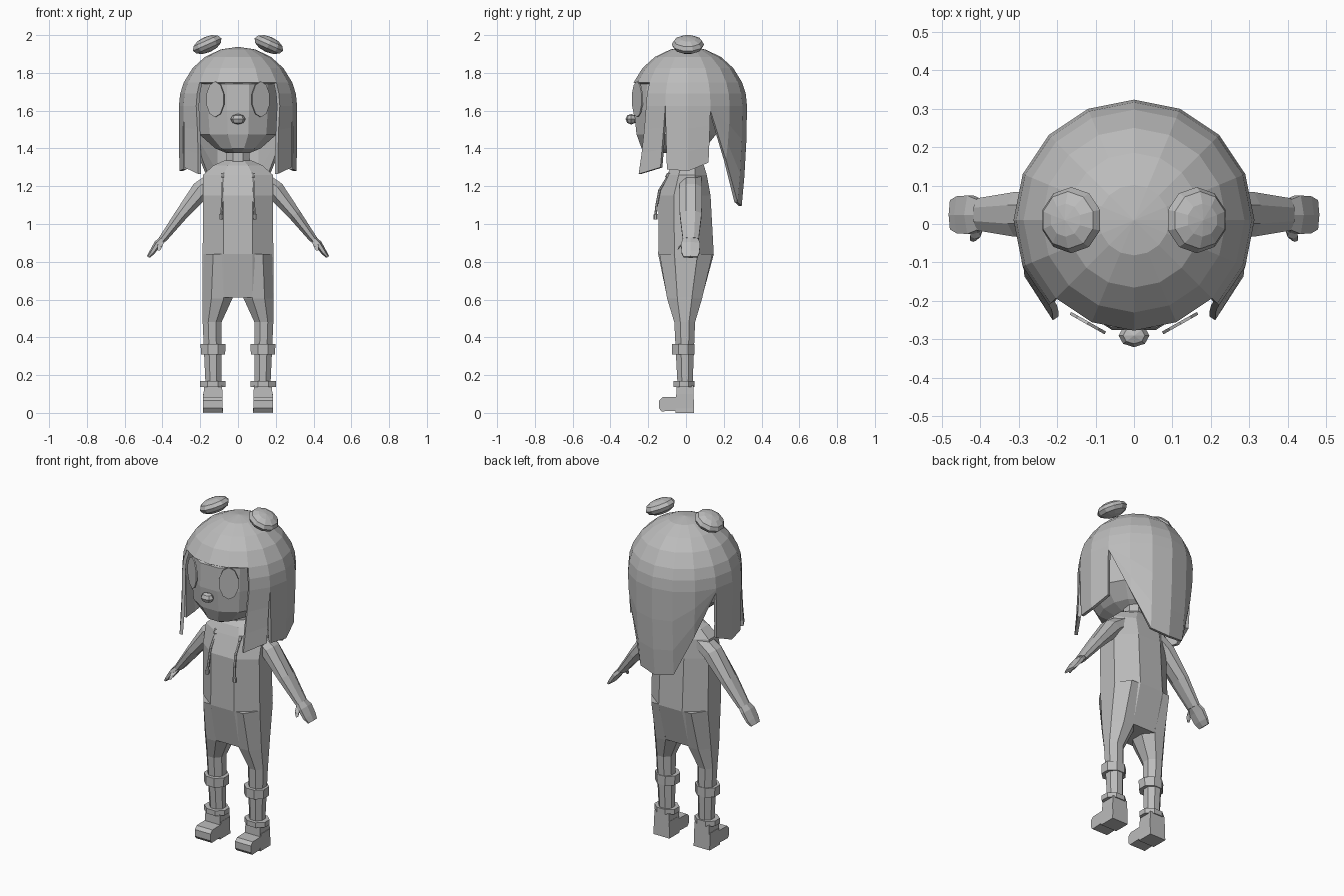
import bpy, bmesh, math
from mathutils import Vector, Matrix

if "Cube" in bpy.data.objects:
    bpy.data.objects.remove(bpy.data.objects["Cube"])

grey = bpy.data.materials.new("plain grey")
grey.diffuse_color = (0.5, 0.5, 0.5, 1)
grey.use_nodes = True
grey.node_tree.nodes["Principled BSDF"].inputs["Base Color"].default_value = grey.diffuse_color


def finish(name, bm, mirror=False, thick=0, closed=True):
    if closed:
        bmesh.ops.recalc_face_normals(bm, faces=bm.faces)
    me = bpy.data.meshes.new(name)
    bm.to_mesh(me)
    bm.free()
    me.materials.append(grey)
    ob = bpy.data.objects.new(name, me)
    bpy.context.collection.objects.link(ob)
    if thick:
        s = ob.modifiers.new("thickness", 'SOLIDIFY')
        s.thickness, s.offset = thick, -1
    if mirror:
        ob.modifiers.new("mirror", 'MIRROR')
    return ob


def ring(c, u, v, a, b, n=8):
    k = 1 / math.cos(math.pi / n)
    return [Vector(c) + Vector(u) * (a * k * math.cos(t)) + Vector(v) * (b * k * math.sin(t))
            for t in ((i + 0.5) * 2 * math.pi / n for i in range(n))]


def flat_ring(z, x0, x1, y0, y1, n=8):
    return ring(((x0 + x1) / 2, (y0 + y1) / 2, z), (1, 0, 0), (0, 1, 0), (x1 - x0) / 2, (y1 - y0) / 2, n)


def loft(name, rings, mirror=False):
    bm = bmesh.new()
    vs = [[bm.verts.new(p) for p in r] for r in rings]
    n = len(rings[0])
    for a, b in zip(vs, vs[1:]):
        for i in range(n):
            bm.faces.new((a[i], a[(i + 1) % n], b[(i + 1) % n], b[i]))
    bm.faces.new(vs[0])
    bm.faces.new(vs[-1])
    return finish(name, bm, mirror)


def stack(name, rows, n=8, mirror=False):
    return loft(name, [flat_ring(*r, n=n) for r in rows], mirror)


# Hair: dome with a fringe opening, then hanging panels
CY, CZ, R = 0.01, 1.625, 0.313


def polar(phi, r, z):  # phi measured from the front, in degrees
    t = math.radians(phi)
    return (r * math.sin(t), CY - r * math.cos(t), z)


bm = bmesh.new()
tilts = [17, 34, 50, 66.5, 78, 90]
top = bm.verts.new((0, CY, CZ + R))
rows = [[bm.verts.new(polar(22.5 * i, R * math.sin(math.radians(t)), CZ + R * math.cos(math.radians(t))))
         for i in range(16)] for t in tilts]
for i in range(16):
    j = (i + 1) % 16
    bm.faces.new((rows[0][i], rows[0][j], top))
    for k in range(5):
        if k < 3 or 2 <= i < 14:
            bm.faces.new((rows[k + 1][i], rows[k + 1][j], rows[k][j], rows[k][i]))
bmesh.ops.delete(bm, geom=[v for v in bm.verts if not v.link_faces], context='VERTS')
finish("hair_dome", bm, thick=0.018, closed=False)


def hair_panel(name, cols, mirror):  # cols: top angle, bottom angle, bottom height, bottom radius
    bm = bmesh.new()
    grid = []
    for p0, p1, z1, r1 in cols:
        grid.append([bm.verts.new(polar(p0 + (p1 - p0) * s, R + (r1 - R) * s * s, CZ + (z1 - CZ) * s))
                     for s in (0, 0.35, 0.7, 1)])
    for a, b in zip(grid, grid[1:]):
        for k in range(3):
            bm.faces.new((a[k + 1], b[k + 1], b[k], a[k]))
    finish(name, bm, mirror, 0.018, False)


hair_panel("hair_front_lock", [(45, 39, 1.265, 0.335), (67.5, 63, 1.30, 0.32)], True)
hair_panel("hair_side_panel", [(67.5, 69, 1.29, 0.31), (90, 90, 1.28, 0.31), (112.5, 111, 1.325, 0.305)], True)
hair_panel("hair_back", [(180 + a, 180 + a, z, 0.285 if z < 1.5 else R) for a, z in
                         ((-67.5, 1.6), (-45, 1.34), (-22.5, 1.115), (0, 1.095),
                          (22.5, 1.115), (45, 1.34), (67.5, 1.6))], False)

# Hair buns
bm = bmesh.new()
bmesh.ops.create_uvsphere(bm, u_segments=10, v_segments=6, radius=1, matrix=
                          Matrix.Translation((0.163, 0.01, 1.95)) @ Matrix.Rotation(math.radians(24), 4, 'Y')
                          @ Matrix.Diagonal((0.086, 0.086, 0.042, 1)))
finish("hair_bun", bm, True)

# Head
stack("head", [(1.375, -0.06, 0.06, -0.19, 0.06), (1.40, -0.12, 0.12, -0.235, 0.10),
               (1.475, -0.205, 0.205, -0.262, 0.16), (1.60, -0.215, 0.215, -0.275, 0.2),
               (1.74, -0.215, 0.215, -0.27, 0.2), (1.80, -0.17, 0.17, -0.2, 0.15)], 12)

# Eyes: thin slanted oval plates
du = Vector((0.87, 0.49, 0)).normalized()
dn = Vector((du.y, -du.x, 0))
c = Vector((0.118, -0.254, 1.66))
loft("eye", [ring(c + dn * d, du, (0, 0, 1), 0.052, 0.09, 10) for d in (0, 0.008)], True)

# Nose
bm = bmesh.new()
bmesh.ops.create_uvsphere(bm, u_segments=8, v_segments=4, radius=1, matrix=
                          Matrix.Translation((0, -0.29, 1.555)) @ Matrix.Diagonal((0.04, 0.03, 0.028, 1)))
finish("nose", bm)

# Neck and torso
stack("neck", [(1.28, -0.065, 0.065, -0.05, 0.07), (1.40, -0.06, 0.06, -0.05, 0.07)])
stack("torso", [(1.335, -0.075, 0.075, -0.045, 0.075), (1.31, -0.13, 0.13, -0.075, 0.095),
                (1.26, -0.185, 0.185, -0.10, 0.11), (1.15, -0.185, 0.185, -0.145, 0.13),
                (0.84, -0.187, 0.187, -0.147, 0.147), (0.61, -0.187, 0.187, -0.10, 0.085)])

# Baggy trouser legs
stack("trouser_leg", [(0.84, 0.0, 0.186, -0.14, 0.14), (0.605, 0.03, 0.187, -0.10, 0.085),
                      (0.48, 0.087, 0.187, -0.062, 0.048), (0.15, 0.088, 0.172, -0.045, 0.035)], mirror=True)
stack("knee_band", [(0.31, 0.068, 0.196, -0.075, 0.046), (0.365, 0.066, 0.198, -0.075, 0.046)], mirror=True)

# Boots
stack("boot_cuff", [(0.138, 0.066, 0.2, -0.066, 0.046), (0.168, 0.066, 0.2, -0.066, 0.046)], mirror=True)
stack("boot_shaft", [(0.0, 0.08, 0.186, -0.055, 0.042), (0.145, 0.084, 0.18, -0.05, 0.04)], 4, True) 
profile = [(0.04, 0), (-0.015, 0), (-0.03, 0.012), (-0.13, 0.008), (-0.143, 0.025), (-0.143, 0.065),
           (-0.125, 0.083), (-0.05, 0.085), (-0.04, 0.10), (0.04, 0.10)]
loft("boot_foot", [[Vector((x, y, z)) for y, z in profile] for x in (0.081, 0.185)], True)

# Arms and hands: centre x, z, half depth, half thickness
side = Vector((0.84, 0, 0.54))
arm = [(0.10, 1.25, 0.055, 0.05), (0.19, 1.185, 0.06, 0.052), (0.30, 1.05, 0.058, 0.034), (0.40, 0.918, 0.042, 0.021)]
loft("sleeve", [ring((x, 0.025, z), (0, 1, 0), side, d, h) for x, z, d, h in arm], True)
hand = [(0.39, 0.93, 0.035, 0.016), (0.425, 0.895, 0.05, 0.017), (0.455, 0.85, 0.048, 0.013),
        (0.475, 0.825, 0.038, 0.007)]
loft("hand", [ring((x, 0.024, z), (0, 1, 0), side, d, h, 6) for x, z, d, h in hand], True)
thumb = [(0.405, 0.0, 0.915, 0.015), (0.412, -0.028, 0.89, 0.013), (0.418, -0.04, 0.865, 0.008)]
loft("thumb", [ring((x, y, z), (1, 0, 0), (0, 0.7, 0.7), r, r, 6) for x, y, z, r in thumb], True)

# Drawstrings with knotted ends
cord = [(0.08, -0.088, 1.27, 0.01), (0.08, -0.10, 1.25, 0.01), (0.08, -0.10, 1.245, 0.006),
        (0.082, -0.14, 1.18, 0.006), (0.085, -0.157, 1.09, 0.006), (0.088, -0.16, 1.055, 0.006),
        (0.09, -0.161, 1.05, 0.01), (0.09, -0.161, 1.025, 0.009)]
loft("drawstring", [ring((x, y, z), (1, 0, 0), (0, 1, 0), r, r, 6) for x, y, z, r in cord], True)
